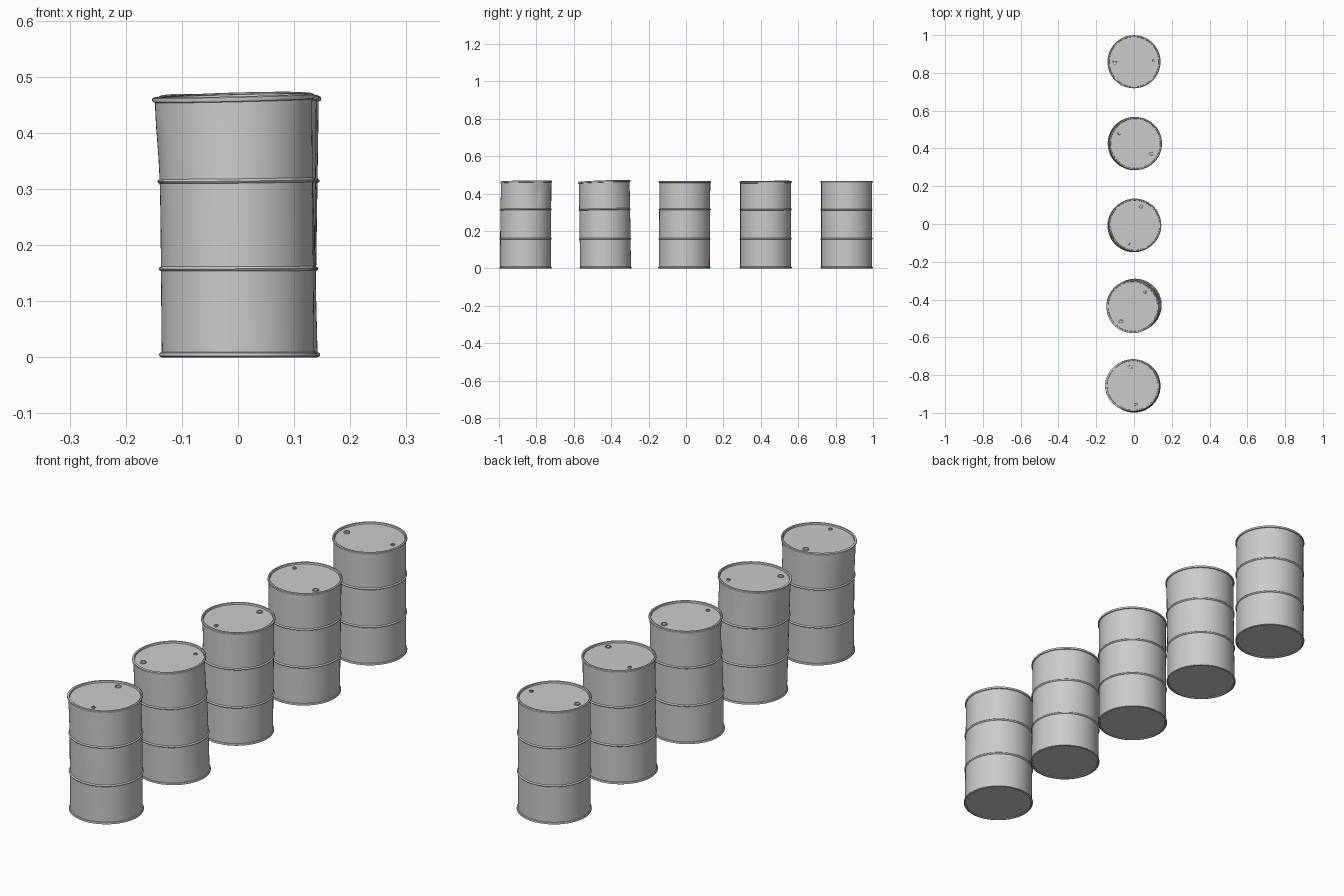
import bpy, bmesh
from math import sin, cos, pi, radians, atan2, exp, hypot

if "Cube" in bpy.data.objects:
    bpy.data.objects.remove(bpy.data.objects["Cube"])

H = 0.467      # drum height
R = 0.136      # wall radius
SEG = 72


def hoop(z, h=0.004, out=0.004):
    # raised rolling hoop on the wall
    return [(R, z - h), (R + out * 0.7, z - h * 0.6), (R + out, z),
            (R + out * 0.7, z + h * 0.6), (R, z + h)]


def wall(z0, z1, n=7):
    # plain wall rows, so dents bend smoothly
    return [(R, z0 + (z1 - z0) * i / n) for i in range(1, n)]


# Drum cross-section from the bottom centre to the lid centre
DRUM = ([(0, 0.004), (0.07, 0.004), (0.131, 0.004), (0.132, 0.001), (0.136, 0),
         (0.140, 0.002), (0.1405, 0.005), (0.139, 0.008), (R, 0.009)]
        + wall(0.009, 0.154) + hoop(0.158) + wall(0.162, 0.311)
        + hoop(0.315) + wall(0.319, 0.457)
        + [(R, 0.457), (0.139, 0.458), (0.1405, 0.461), (0.140, 0.465),
           (0.136, H), (0.132, 0.466), (0.131, 0.459), (0.10, 0.459),
           (0.06, 0.459), (0, 0.459)])


def bung_profile(r):
    return [(r, 0.457), (r, 0.462), (r * 0.9, 0.463), (r * 0.7, 0.463),
            (r * 0.65, 0.4605), (0, 0.4605)]


def lathe(name, profile, seg, bend, cx=0, cy=0, loc=(0, 0, 0)):
    bm = bmesh.new()
    rows = []
    for r, z in profile:
        if r == 0:
            rows.append([bm.verts.new((cx, cy, z))] * seg)
        else:
            rows.append([bm.verts.new((cx + r * cos(2 * pi * i / seg),
                                       cy + r * sin(2 * pi * i / seg), z))
                         for i in range(seg)])
    for a, b in zip(rows, rows[1:]):
        for i in range(seg):
            j = (i + 1) % seg
            ring = list(dict.fromkeys((a[i], a[j], b[j], b[i])))
            bm.faces.new(ring)
    for v in bm.verts:
        v.co = bend(*v.co)
    bmesh.ops.recalc_face_normals(bm, faces=bm.faces)
    me = bpy.data.meshes.new(name)
    bm.to_mesh(me)
    bm.free()
    ob = bpy.data.objects.new(name, me)
    ob.location = loc
    bpy.context.collection.objects.link(ob)
    bpy.ops.object.select_all(action='DESELECT')
    ob.select_set(True)
    bpy.context.view_layer.objects.active = ob
    bpy.ops.object.shade_smooth_by_angle(angle=radians(40))
    return ob


def make_bend(base, lean, tilt, dents):
    # base shift, top lean, tilted lid, and dents (angle, z, width, height, depth)
    def bend(x, y, z):
        t = z / H
        r, a = hypot(x, y), atan2(y, x)
        push = 0
        for ang, dz, w, h, depth in dents:
            d = (a - radians(ang) + pi) % (2 * pi) - pi
            push += depth * exp(-(d / w) ** 2 - ((z - dz) / h) ** 2)
        k = 1 - push * (r / R) ** 2 / R
        return (x * k + base[0] * (1 - t) + lean[0] * t,
                y * k + base[1] * (1 - t) + lean[1] * t,
                z + t * t * (tilt[0] * x + tilt[1] * y))
    return bend


# y position, large bung angle, base, lean, tilt, dents: battered front to clean back
DRUMS = [
    (-0.858, 98, (0, 0), (-0.004, 0.002), (0.025, 0.015),
     [(180, 0.46, 0.7, 0.10, -0.008), (25, 0.40, 0.25, 0.06, 0.005),
      (270, 0.46, 0.6, 0.12, 0.003)]),
    (-0.433, 230, (0.006, 0.003), (-0.006, -0.004), (0.03, 0.035),
     [(40, 0.40, 0.6, 0.10, 0.005)]),
    (-0.006, 72, (0, -0.003), (0.004, 0), (0.005, 0.0),
     [(205, 0.38, 0.4, 0.09, 0.008)]),
    (0.426, -32, (0.001, 0), (0.008, 0), (-0.01, 0.01),
     [(185, 0.25, 0.5, 0.12, 0.003)]),
    (0.859, 182, (0, 0), (0, 0), (0, 0), []),
]

for n, (y, ang, base, lean, tilt, dents) in enumerate(DRUMS, 1):
    bend = make_bend(base, lean, tilt, dents)
    lathe(f"drum_{n}", DRUM, SEG, bend, loc=(0, y, 0))
    # filler caps on opposite sides of the lid
    for label, r, a in (("large", 0.0125, ang), ("small", 0.008, ang + 180)):
        lathe(f"drum_{n}_{label}_cap", bung_profile(r), 16, bend,
              0.102 * cos(radians(a)), 0.102 * sin(radians(a)), (0, y, 0))
